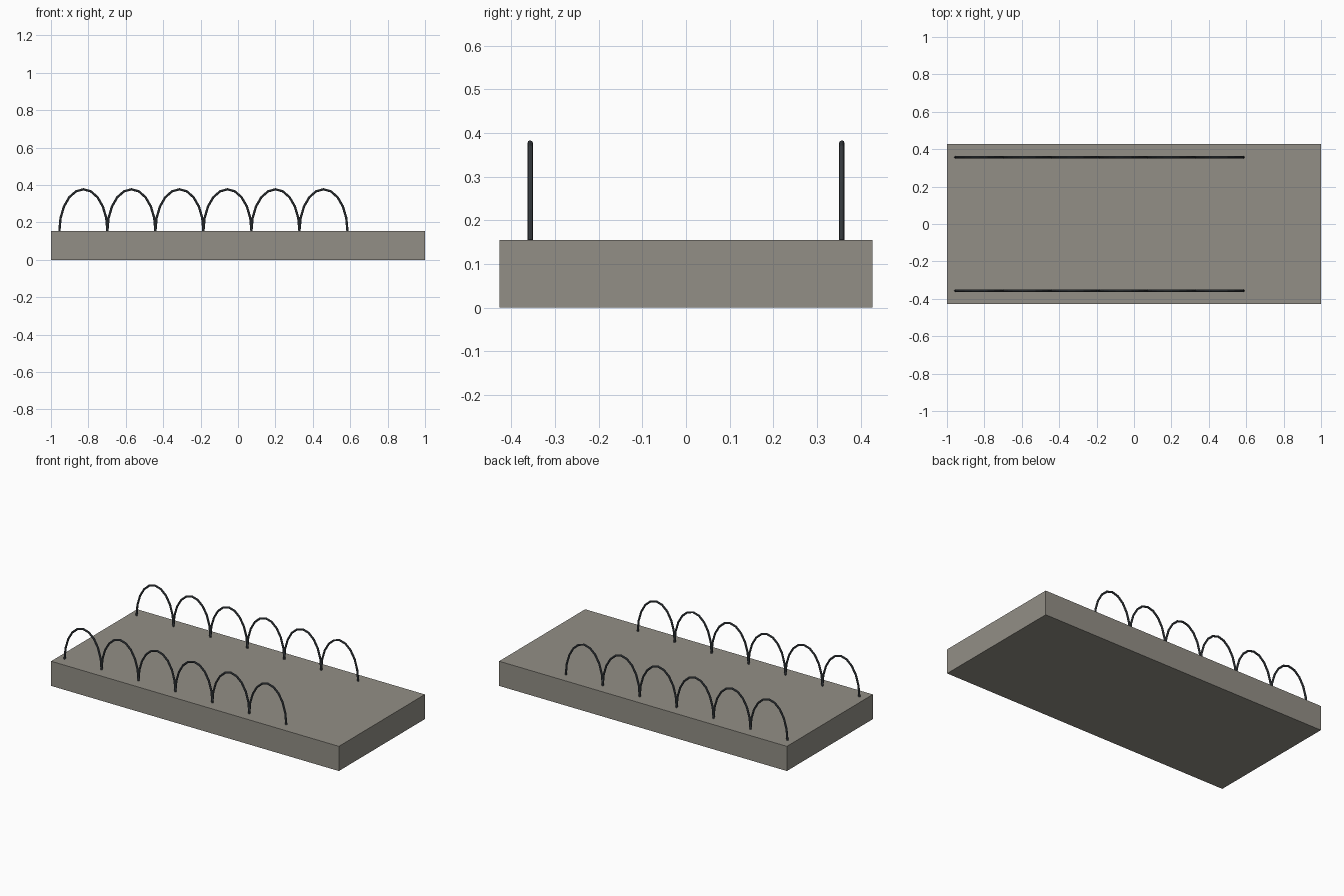
import bpy
import math

if "Cube" in bpy.data.objects:
    bpy.data.objects.remove(bpy.data.objects["Cube"])

HALF_Y, TOP = 0.427, 0.155
START, PITCH, COUNT = -0.955, 0.2567, 6
RISE, RADIUS, ROW_Y, STEPS = 0.222, 0.0062, 0.357, 10


def material(name, color):
    m = bpy.data.materials.new(name)
    m.diffuse_color = color
    m.use_nodes = True
    m.node_tree.nodes["Principled BSDF"].inputs["Base Color"].default_value = m.diffuse_color
    return m


stone = material("stone", (0.29, 0.275, 0.24, 1))
metal = material("dark_metal", (0.06, 0.07, 0.08, 1))

# Base slab
bpy.ops.mesh.primitive_cube_add(size=1, location=(0, 0, TOP / 2))
slab = bpy.context.object
slab.name = "base_slab"
slab.scale = (2, 2 * HALF_Y, TOP)
slab.data.materials.append(stone)


# One row of wire hoops, each a half ellipse swept as a round tube
def hoop_row(name, y):
    curve = bpy.data.curves.new(name, 'CURVE')
    curve.dimensions = '3D'
    curve.bevel_depth = RADIUS
    curve.bevel_resolution = 2
    curve.use_fill_caps = True
    for i in range(COUNT):
        cx = START + PITCH * (i + 0.5)
        spline = curve.splines.new('POLY')
        spline.points.add(STEPS)
        for k, p in enumerate(spline.points):
            a = math.pi * k / STEPS
            p.co = (cx - PITCH / 2 * math.cos(a), y,
                    TOP + RISE * math.sin(a), 1)
        spline.use_smooth = False
    curve.materials.append(metal)
    obj = bpy.data.objects.new(name, curve)
    bpy.context.collection.objects.link(obj)
    bpy.ops.object.select_all(action='DESELECT')
    obj.select_set(True)
    bpy.context.view_layer.objects.active = obj
    bpy.ops.object.convert(target='MESH')


hoop_row("front_hoop_edging", -ROW_Y)
hoop_row("back_hoop_edging", ROW_Y)
